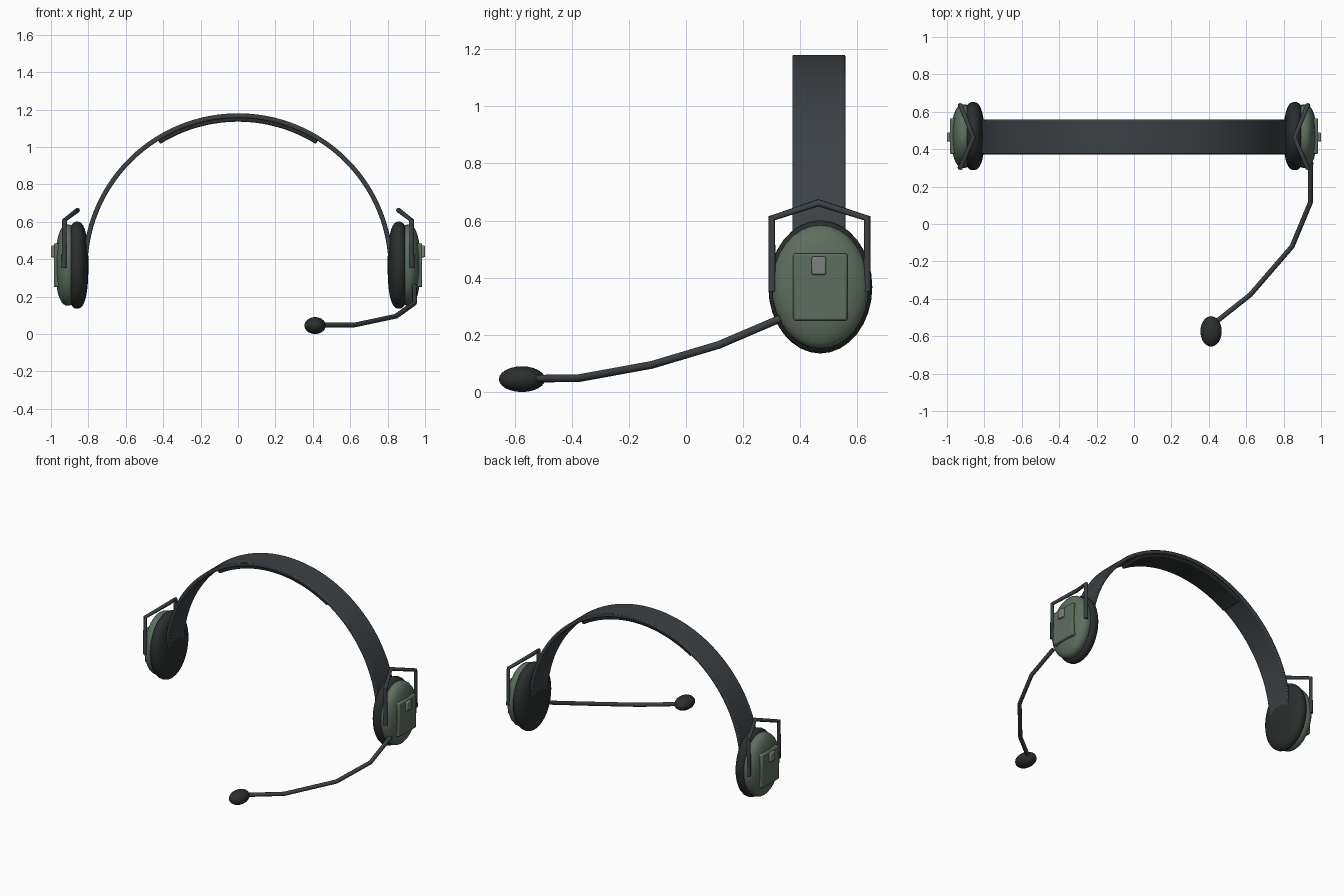
import bpy, bmesh, math
from mathutils import Matrix, Vector

if "Cube" in bpy.data.objects:
    bpy.data.objects.remove(bpy.data.objects["Cube"])

CY = 0.465           # depth of the headband and ear cups


def material(name, rgb):
    m = bpy.data.materials.new(name)
    m.diffuse_color = (*rgb, 1)
    m.use_nodes = True
    m.node_tree.nodes["Principled BSDF"].inputs["Base Color"].default_value = m.diffuse_color
    return m


GREEN = material("olive_green", (0.11, 0.155, 0.115))
BLACK = material("soft_black", (0.025, 0.028, 0.028))
DARK = material("dark_plastic", (0.045, 0.053, 0.06))
GREY = material("button_grey", (0.2, 0.22, 0.21))


def finish(name, bm, mat, bevel=0, angle=40):
    bmesh.ops.recalc_face_normals(bm, faces=bm.faces)
    me = bpy.data.meshes.new(name)
    bm.to_mesh(me)
    bm.free()
    ob = bpy.data.objects.new(name, me)
    bpy.context.collection.objects.link(ob)
    me.materials.append(mat)
    if bevel:
        mod = ob.modifiers.new("bevel", 'BEVEL')
        mod.width, mod.segments = bevel, 2
    bpy.ops.object.select_all(action='DESELECT')
    ob.select_set(True)
    bpy.context.view_layer.objects.active = ob
    bpy.ops.object.shade_smooth_by_angle(angle=math.radians(angle))
    return ob


def pod(name, centre, radii, power, mat, segments=32):
    """Squashed sphere with its axis along x; higher power gives flatter sides."""
    bm = bmesh.new()
    bmesh.ops.create_uvsphere(bm, u_segments=segments, v_segments=18, radius=1,
                              matrix=Matrix.Rotation(math.pi / 2, 4, 'Y'))
    for v in bm.verts:
        r = math.hypot(v.co.y, v.co.z)
        f = (abs(v.co.x) ** power + r ** power) ** (-1 / power)
        v.co = Vector(c + q * f * s for c, q, s in zip(centre, v.co, radii))
    return finish(name, bm, mat, angle=60)


def box(name, lo, hi, mat, bevel):
    bm = bmesh.new()
    bmesh.ops.create_cube(bm, size=1)
    for v in bm.verts:
        v.co = Vector(a + (q + 0.5) * (b - a) for a, b, q in zip(lo, hi, v.co))
    return finish(name, bm, mat, bevel)


def arc_strip(name, r_in, r_out, width, half_angle, steps, mat, bevel):
    """Flat strip bent over the head."""
    bm = bmesh.new()
    rings = []
    for i in range(steps + 1):
        a = math.radians(half_angle) * (2 * i / steps - 1)
        rings.append([bm.verts.new((r * math.sin(a), CY + y, 0.35 + r * math.cos(a)))
                      for r, y in ((r_in, -width / 2), (r_out, -width / 2),
                                   (r_out, width / 2), (r_in, width / 2))])
    for a, b in zip(rings, rings[1:]):
        for k in range(4):
            bm.faces.new((a[k], a[(k + 1) % 4], b[(k + 1) % 4], b[k]))
    bm.faces.new(rings[0])
    bm.faces.new(rings[-1])
    return finish(name, bm, mat, bevel)


def tube(name, points, radius, mat):
    """Straight-jointed round rod through the points."""
    cu = bpy.data.curves.new(name, 'CURVE')
    cu.dimensions = '3D'
    cu.bevel_depth, cu.bevel_resolution, cu.use_fill_caps = radius, 2, True
    sp = cu.splines.new('POLY')
    sp.points.add(len(points) - 1)
    for p, co in zip(sp.points, points):
        p.co = (*co, 1)
    tmp = bpy.data.objects.new(name + "_path", cu)
    bpy.context.collection.objects.link(tmp)
    me = bpy.data.meshes.new_from_object(
        tmp.evaluated_get(bpy.context.evaluated_depsgraph_get()))
    bm = bmesh.new()
    bm.from_mesh(me)
    bpy.data.objects.remove(tmp)
    bpy.data.meshes.remove(me)
    bmesh.ops.remove_doubles(bm, verts=bm.verts, dist=1e-5)
    return finish(name, bm, mat, angle=50)


# Headband and its inner padding
arc_strip("headband", 0.805, 0.83, 0.186, 87, 64, DARK, 0.006)
arc_strip("headband_padding", 0.785, 0.808, 0.165, 32, 28, BLACK, 0.007)

# Ear cups, built the same on both sides
for s, side in ((-1, "left"), (1, "right")):
    pod(side + "_ear_cushion", (s * 0.86, 0.47, 0.368), (0.06, 0.182, 0.233), 2.5, BLACK)
    pod(side + "_ear_cup", (s * 0.91, 0.47, 0.368), (0.066, 0.17, 0.217), 2.4, GREEN)
    xs = sorted((s * 0.93, s * 0.985))
    box(side + "_cover_panel", (xs[0], 0.375, 0.25), (xs[1], 0.565, 0.485), GREEN, 0.008)
    xs = sorted((s * 0.97, s))
    box(side + "_button", (xs[0], 0.44, 0.41), (xs[1], 0.49, 0.474), GREY, 0.006)
    # Wire yoke holding the cup
    tube(side + "_yoke", [(s * 0.93, 0.302, 0.352), (s * 0.928, 0.3, 0.608),
                          (s * 0.858, 0.463, 0.662), (s * 0.928, 0.634, 0.608),
                          (s * 0.93, 0.634, 0.352)], 0.013, DARK)

# Microphone boom and foam tip
tube("microphone_boom", [(0.945, 0.33, 0.257), (0.943, 0.115, 0.165), (0.845, -0.12, 0.095),
                         (0.622, -0.378, 0.048), (0.43, -0.53, 0.047)], 0.0135, DARK)
pod("microphone_foam", (0.412, -0.574, 0.045), (0.057, 0.081, 0.045), 2, BLACK, 24)
